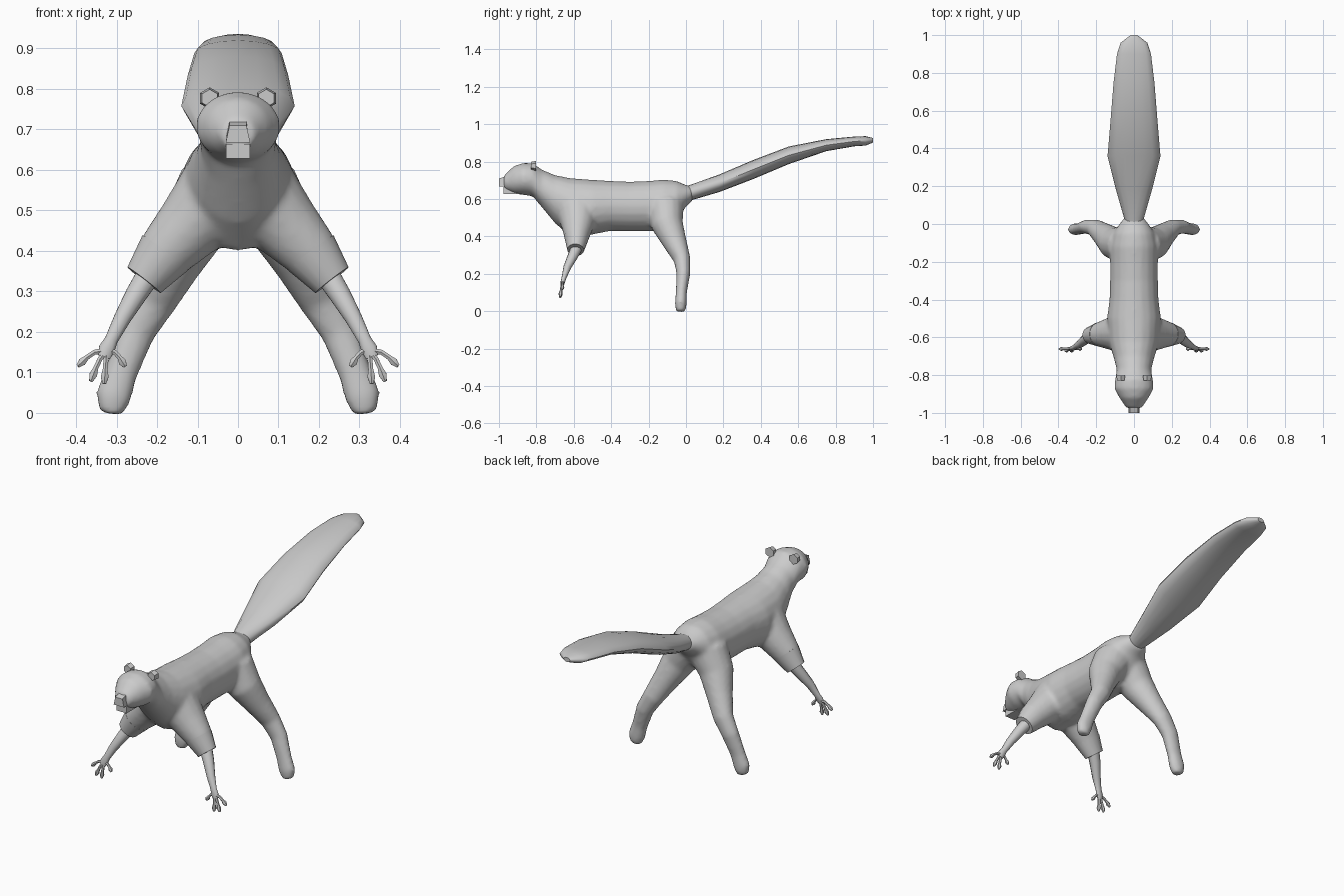
import bpy, bmesh
from math import sin, cos, pi, radians
from mathutils import Vector, Matrix

if "Cube" in bpy.data.objects:
    bpy.data.objects.remove(bpy.data.objects["Cube"])


def loft(bm, rings, ref, n=12, axis=None, s=1):
    """Elliptic tube; ring = (x, y, z, radius along ref, radius across)."""
    pts = [Vector((s * r[0], r[1], r[2])) for r in rings]
    loops = []
    for i, r in enumerate(rings):
        t = axis or (pts[min(i + 1, len(pts) - 1)] - pts[max(i - 1, 0)]).normalized()
        u = (ref - t * ref.dot(t)).normalized()
        v = t.cross(u)
        loops.append([bm.verts.new(pts[i] + u * r[3] * cos(2 * pi * k / n)
                                   + v * r[4] * sin(2 * pi * k / n)) for k in range(n)])
    for a, b in zip(loops, loops[1:]):
        for k in range(n):
            bm.faces.new((a[k], a[(k + 1) % n], b[(k + 1) % n], b[k]))
    bm.faces.new(loops[0])
    bm.faces.new(loops[-1])


def finish(bm, name, mirror=False, angle=None):
    bmesh.ops.recalc_face_normals(bm, faces=bm.faces)
    me = bpy.data.meshes.new(name)
    bm.to_mesh(me)
    bm.free()
    ob = bpy.data.objects.new(name, me)
    bpy.context.collection.objects.link(ob)
    if angle:
        bpy.ops.object.select_all(action='DESELECT')
        ob.select_set(True)
        bpy.context.view_layer.objects.active = ob
        bpy.ops.object.shade_smooth_by_angle(angle=radians(angle))
    if mirror:
        ob.modifiers.new("mirror", 'MIRROR')
    return ob


X, Y = Vector((1, 0, 0)), Vector((0, 1, 0))

# Body: head, neck and torso, as (y, top, bottom, half width)
torso = [(-.975, .725, .65, .04), (-.92, .777, .628, .078), (-.87, .793, .622, .105),
         (-.82, .792, .615, .1), (-.77, .757, .555, .092), (-.70, .728, .47, .11),
         (-.62, .712, .40, .135), (-.5, .703, .41, .143), (-.4, .697, .43, .13),
         (-.3, .693, .428, .127), (-.2, .697, .428, .127), (-.12, .704, .43, .13),
         (-.05, .697, .48, .112), (0, .675, .56, .078), (.035, .668, .59, .05)]
sleeve = [(.03, -.58, .55, .12, .12), (.12, -.58, .46, .088, .087),
          (.18, -.585, .395, .066, .071), (.232, -.59, .328, .045, .052)]
hind_leg = [(.05, -.11, .56, .1, .1), (.11, -.1, .46, .085, .085), (.155, -.06, .37, .065, .066),
            (.205, -.02, .275, .045, .053), (.25, -.014, .2, .037, .046),
            (.288, -.025, .1, .03, .041), (.308, -.028, .04, .032, .045),
            (.314, -.028, -.002, .026, .03)]
bm = bmesh.new()
loft(bm, [(0, y, (a + b) / 2, w, (a - b) / 2) for y, a, b, w in torso], X, 20, Y)
for s in (1, -1):
    loft(bm, sleeve, Y, 16, s=s)
    loft(bm, hind_leg, Y, 16, s=s)
body = finish(bm, "body")
rm = body.modifiers.new("blend", 'REMESH')
rm.mode, rm.voxel_size, rm.use_smooth_shade = 'VOXEL', .01, True
sm = body.modifiers.new("soften", 'SMOOTH')
sm.factor, sm.iterations = .5, 8

# Crisp cuffs at the sleeve ends
bm = bmesh.new()
loft(bm, sleeve[2:], Y, 16)
finish(bm, "sleeve_cuff", True, 40)

# Bare forearms with palms
bm = bmesh.new()
loft(bm, [(.215, -.58, .35, .032, .032), (.25, -.605, .295, .028, .028), (.285, -.635, .235, .021, .022),
          (.313, -.652, .18, .013, .017), (.324, -.658, .158, .012, .021),
          (.331, -.662, .138, .008, .016)], Y, 10)
finish(bm, "forearm", True, 50)

# Fingers, spread like a fan from the palm
bm = bmesh.new()
root = Vector((.323, -.658, .155))
for tip in [(.393, -.662, .117), (.362, -.672, .081), (.33, -.672, .075), (.28, -.662, .116)]:
    d = Vector(tip) - root
    stops = [(0, .009), (.45, .007), (.72, .007), (.88, .011), (1.04, .005)]
    loft(bm, [(*(root + d * f + Vector((0, 0, .012 * sin(pi * min(f, 1))))), r, r)
              for f, r in stops], Y, 6)
finish(bm, "fingers", True, 50)

# Broad bushy tail, as (y, centre z, half width, half thickness)
tail = [(-.02, .625, .045, .038), (.03, .636, .052, .042), (.18, .685, .095, .047),
        (.36, .758, .14, .051), (.55, .834, .124, .047), (.75, .888, .108, .032),
        (.9, .908, .09, .026), (.96, .911, .07, .025), (1, .914, .018, .012)]
bm = bmesh.new()
loft(bm, [(0, *r) for r in tail], X, 16, Y)
finish(bm, "tail", False, 40)

# Snout and chin blocks, tapered at the front top
bm = bmesh.new()
for y0, z0, z1 in [(-1, .668, .722), (-.977, .628, .664)]:
    box = bmesh.ops.create_cube(bm, size=1, matrix=Matrix.Translation((0, (y0 - .88) / 2, (z0 + z1) / 2))
                                @ Matrix.Diagonal((.06, -.88 - y0, z1 - z0, 1)))["verts"]
    for v in box:
        if z1 > .7 and v.co.z > .7:
            v.co.x *= .7
            v.co.z += .025 if v.co.y > -.95 else -.012
finish(bm, "snout")

# Small six-sided ears
bm = bmesh.new()
bmesh.ops.create_cone(bm, cap_ends=True, segments=6, radius1=.027, radius2=.022, depth=.028,
                      matrix=Matrix.Translation((.07, -.815, .777)) @ Matrix.Rotation(radians(90), 4, 'X'))
finish(bm, "ear", True)
